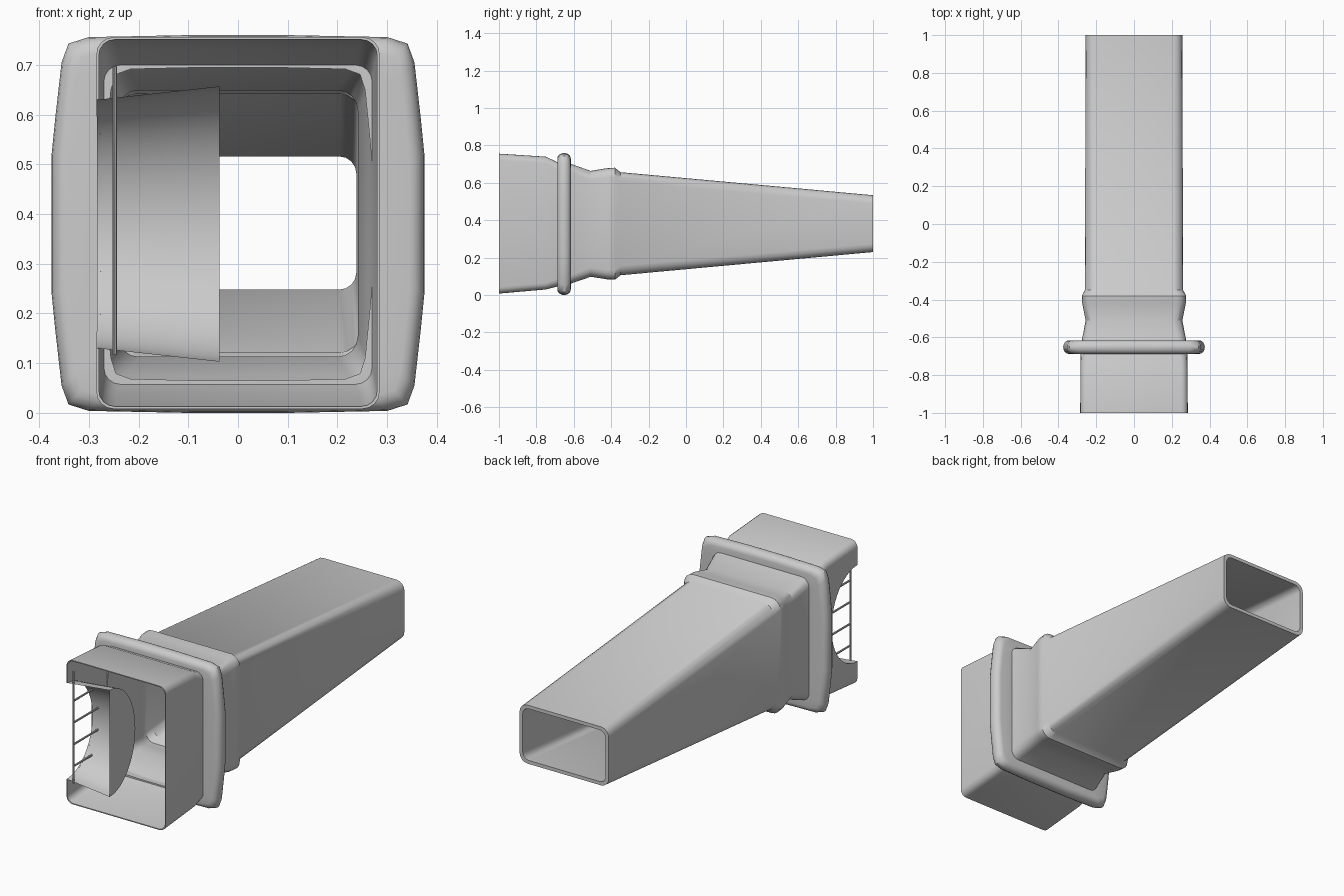
import bpy, bmesh, math

if "Cube" in bpy.data.objects:
    bpy.data.objects.remove(bpy.data.objects["Cube"])

CZ = 0.38  # height of the duct axis


def add_object(name, verts, faces, angle=35):
    me = bpy.data.meshes.new(name)
    me.from_pydata(verts, [], faces)
    bm = bmesh.new()
    bm.from_mesh(me)
    bmesh.ops.recalc_face_normals(bm, faces=bm.faces)
    bm.to_mesh(me)
    bm.free()
    ob = bpy.data.objects.new(name, me)
    bpy.context.collection.objects.link(ob)
    smooth(ob, angle)
    return ob


def smooth(ob, angle=35):
    bpy.ops.object.select_all(action='DESELECT')
    bpy.context.view_layer.objects.active = ob
    ob.select_set(True)
    bpy.ops.object.shade_smooth_by_angle(angle=math.radians(angle))


def rounded_rect(y, hw, z0, z1, r, seg=4):
    """Rounded rectangle section in the plane y."""
    pts = []
    for k, (sx, zc) in enumerate([(1, z1 - r), (-1, z1 - r), (-1, z0 + r), (1, z0 + r)]):
        for i in range(seg + 1):
            a = math.pi / 2 * (k + i / seg)
            pts.append((sx * (hw - r) + r * math.cos(a), y, zc + r * math.sin(a)))
    return pts


def loft(name, sections, angle=35):
    """Closed shell: the last section joins back to the first."""
    n, m = len(sections[0]), len(sections)
    verts = [p for s in sections for p in s]
    faces = [(j * n + i, j * n + (i + 1) % n,
              (j + 1) % m * n + (i + 1) % n, (j + 1) % m * n + i)
             for j in range(m) for i in range(n)]
    return add_object(name, verts, faces, angle)


# Duct body: y, half width, bottom, top, corner radius, wall thickness
profile = [
    (-1.00, 0.285, 0.008, 0.756, 0.035, 0.005),
    (-0.75, 0.283, 0.030, 0.740, 0.035, 0.008),
    (-0.69, 0.282, 0.045, 0.712, 0.040, 0.012),
    (-0.62, 0.277, 0.060, 0.703, 0.045, 0.015),
    (-0.51, 0.256, 0.098, 0.664, 0.050, 0.015),
    (-0.42, 0.274, 0.084, 0.679, 0.050, 0.015),
    (-0.38, 0.276, 0.082, 0.681, 0.050, 0.015),
    (-0.35, 0.260, 0.106, 0.657, 0.050, 0.015),
    (1.00, 0.256, 0.230, 0.534, 0.045, 0.018),
]
outer = [rounded_rect(*p[:5]) for p in profile]
inner = [rounded_rect(y, hw - t, z0 + t, z1 - t, r - t * 0.6)
         for y, hw, z0, z1, r, t in profile]
body = loft("duct_body", outer + inner[::-1])


def half_ellipse(x, hz, n=24, depth=0.21):
    return [(x, -1 + depth * math.sin(math.pi * i / n),
             CZ + hz * math.cos(math.pi * i / n)) for i in range(n + 1)]


# Side slot cut in the left wall of the mouth
n = 48
ring = [(-1 + 0.21 * math.sin(2 * math.pi * i / n),
         CZ + 0.25 * math.cos(2 * math.pi * i / n)) for i in range(n)]
cutter = add_object(
    "slot_cutter", [(x, y, z) for x in (-0.35, -0.2) for y, z in ring],
    [(i, (i + 1) % n, n + (i + 1) % n, n + i) for i in range(n)]
    + [tuple(range(n)), tuple(range(n, 2 * n))])
cutter.hide_render = True
mod = body.modifiers.new("slot", 'BOOLEAN')
mod.operation = 'DIFFERENCE'
mod.solver = 'EXACT'
mod.object = cutter
bpy.context.view_layer.objects.active = body
bpy.ops.object.modifier_move_to_index(modifier="slot", index=0)
bpy.ops.object.modifier_apply(modifier="slot")
bpy.data.objects.remove(cutter)
smooth(body)

# Curved scoop behind the slot, closed by a flat end plate
a, b = half_ellipse(-0.283, 0.25), half_ellipse(-0.037, 0.277)
m = len(a)
add_object("side_scoop", a + b, [(i, i + 1, m + i + 1, m + i) for i in range(m - 1)])
add_object("scoop_end_plate", b, [tuple(range(m))])

# Collar: bulged outline swept through a rounded profile
quarter = [(0.375, 0.14), (0.368, 0.21), (0.355, 0.325), (0.341, 0.363),
           (0.30, 0.376), (0.10, 0.380)]
outline = (quarter + [(-x, z) for x, z in quarter[::-1]]
           + [(-x, -z) for x, z in quarter] + [(x, -z) for x, z in quarter[::-1]])


def collar_section(y, d, e):
    return [(x * (1 - d / 0.375), y, CZ + z * (1 - e / 0.38)) for x, z in outline]


R, YC = 0.036, -0.652
collar = [collar_section(YC - R, 0.105, 0.065)]
for i in range(9):
    t = math.pi * i / 8
    d = 0.03 * (1 - math.sin(t))
    collar.append(collar_section(YC - R * math.cos(t), d, d))
collar.append(collar_section(YC + R, 0.105, 0.065))
loft("collar", collar, 50)


# Guard bars across the slot
def bar(name, loc, length, axis):
    rot = (math.pi / 2, 0, 0) if axis == 'Y' else (0, 0, 0)
    bpy.ops.mesh.primitive_cylinder_add(vertices=10, radius=0.005, depth=length,
                                        location=loc, rotation=rot)
    ob = bpy.context.object
    ob.name = name
    smooth(ob)


bar("guard_upright", (-0.248, -0.995, 0.407), 0.58, 'Z')
for i in range(4):
    z = 0.205 + 0.113 * i
    reach = 0.21 * math.sqrt(1 - ((z - CZ) / 0.254) ** 2)
    bar("guard_bar_%d" % (i + 1), (-0.248, -0.997 + reach / 2, z), reach, 'Y')
